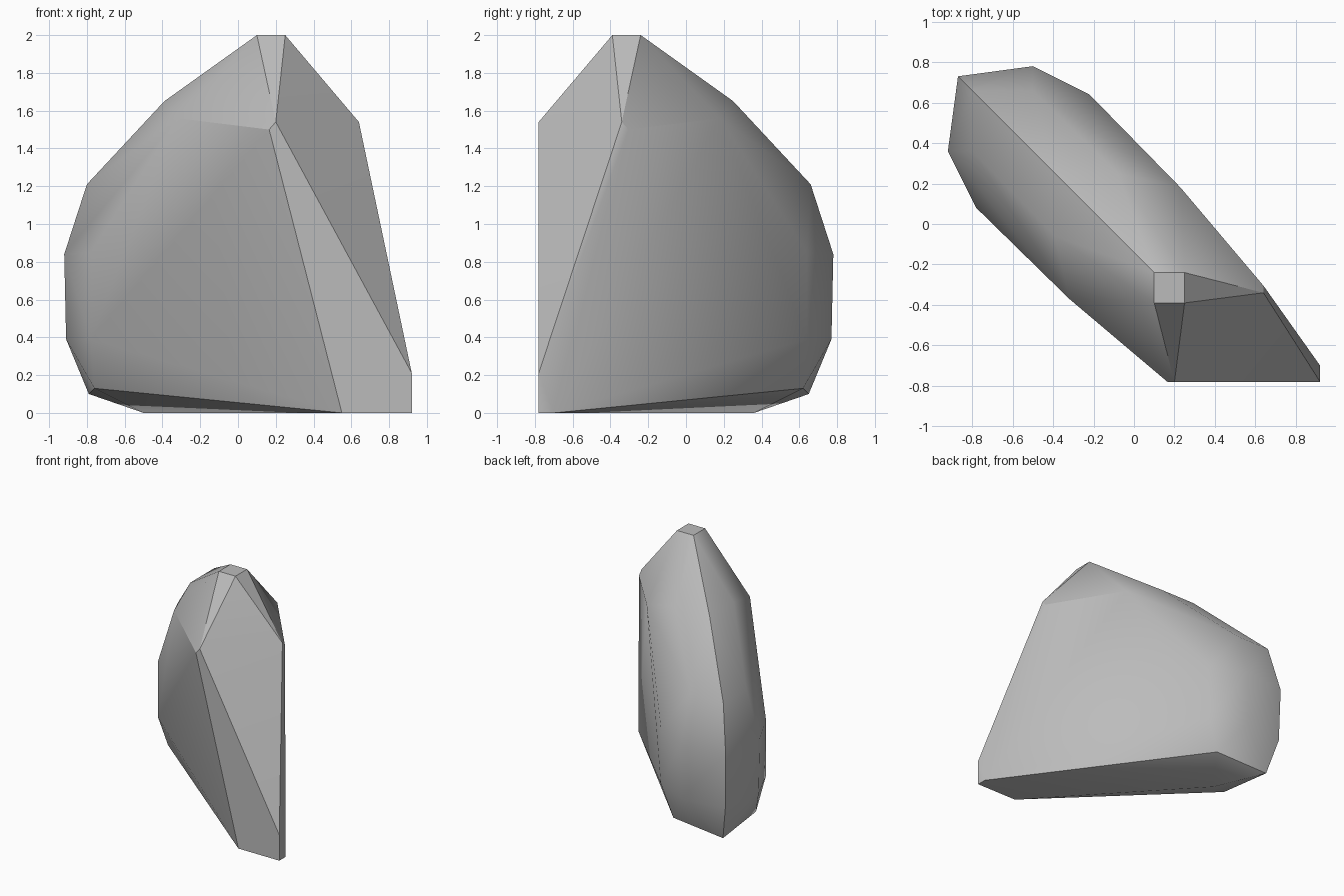
import bpy, bmesh, math

cube = bpy.data.objects.get("Cube")
if cube:
    bpy.data.objects.remove(cube, do_unlink=True)

MIRROR = -0.14  # the slab is symmetric about the upright plane x + y = MIRROR


def mirrored(p):
    x, y, z = p
    return (MIRROR - y, MIRROR - x, z)


# Ridge running along the symmetry plane: (x, z)
ridge = [(0.10, 2), (0.25, 2), (-0.39, 1.65), (-0.80, 1.21), (-0.87, 0.84),
         (-0.86, 0.39), (-0.79, 0.10), (-0.50, 0)]
ridge = [(x, MIRROR - x, z) for x, z in ridge]
ridge[1] = (0.25, -0.39, 2)

# Corners of one flank, mirrored onto the other
flank = [(0.10, -0.39, 2), (-0.39, -0.06, 1.65), (-0.32, -0.37, 1.56),
         (0.20, -0.78, 1.54), (0.165, -0.78, 1.50),
         (-0.80, 0.36, 1.21), (-0.92, 0.36, 0.84), (-0.78, 0.08, 0.85),
         (-0.91, 0.36, 0.39), (-0.78, 0.08, 0.39), (-0.76, 0.18, 0.13)]

# Pointed foot at the front, cut off square
foot = [(0.92, -0.78, 0.21), (0.92, -0.78, 0), (0.92, -0.70, 0), (0.55, -0.78, 0)]

bm = bmesh.new()
for p in ridge + flank + [mirrored(p) for p in flank] + foot:
    bm.verts.new(p)
hull = bmesh.ops.convex_hull(bm, input=bm.verts[:])
loose = [v for v in bm.verts if not v.link_faces]
bmesh.ops.delete(bm, geom=loose, context='VERTS')
# Merge triangles that lie in one plane
bmesh.ops.dissolve_limit(bm, angle_limit=math.radians(1.5),
                         verts=bm.verts[:], edges=bm.edges[:])
bmesh.ops.recalc_face_normals(bm, faces=bm.faces[:])

mesh = bpy.data.meshes.new("rock_slab")
bm.to_mesh(mesh)
bm.free()
rock = bpy.data.objects.new("rock_slab", mesh)
bpy.context.collection.objects.link(rock)

# Stone colour
stone = bpy.data.materials.new("stone_grey")
stone.use_nodes = True
grey = (0.5, 0.5, 0.5, 1)
stone.diffuse_color = grey
stone.node_tree.nodes["Principled BSDF"].inputs["Base Color"].default_value = grey
mesh.materials.append(stone)

# Soft flanks with sharp ridges
bpy.ops.object.select_all(action='DESELECT')
rock.select_set(True)
bpy.context.view_layer.objects.active = rock
bpy.ops.object.shade_smooth_by_angle(angle=math.radians(30))
